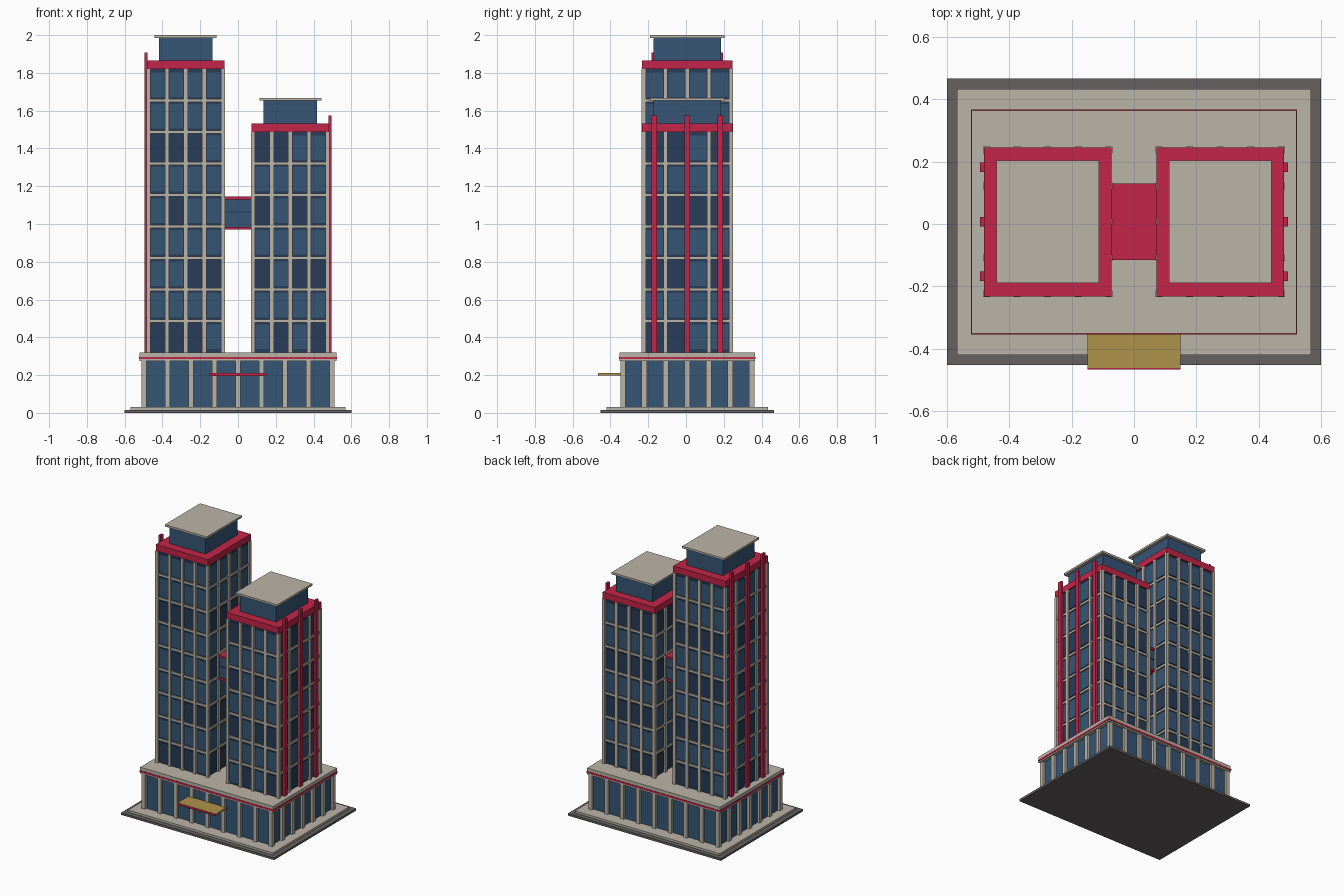
import bpy, bmesh, random
from mathutils import Matrix, Vector

if "Cube" in bpy.data.objects:
    bpy.data.objects.remove(bpy.data.objects["Cube"])

random.seed(4)
YC = 0.007  # the canopy overhang shifts the building slightly back


def mat(name, rgb):
    m = bpy.data.materials.new(name)
    m.diffuse_color = (*rgb, 1)
    m.use_nodes = True
    m.node_tree.nodes["Principled BSDF"].inputs["Base Color"].default_value = m.diffuse_color
    return m


STONE = mat("stone", (0.50, 0.46, 0.39))
RED = mat("red_trim", (0.55, 0.018, 0.065))
GLASS = mat("glass", (0.037, 0.093, 0.178))
DARK = mat("dark_glass", (0.021, 0.045, 0.098))
PAVING = mat("paving", (0.13, 0.12, 0.115))
GOLD = mat("gold", (0.43, 0.29, 0.07))


def boxes(name, items, material):
    """One object from boxes given as (x, y, half_x, half_y, z0, z1)."""
    bm = bmesh.new()
    for x, y, hx, hy, z0, z1 in items:
        m = Matrix.Translation((x, y + YC, (z0 + z1) / 2)) @ Matrix.Diagonal((2 * hx, 2 * hy, z1 - z0, 1))
        bmesh.ops.create_cube(bm, size=1, matrix=m)
    me = bpy.data.meshes.new(name)
    bm.to_mesh(me)
    bm.free()
    me.materials.append(material)
    ob = bpy.data.objects.new(name, me)
    bpy.context.collection.objects.link(ob)
    return ob


def ring(hx, hy, nx, ny):
    """Evenly spaced points round a rectangle with nx by ny bays."""
    pts = []
    for i in range(nx + 1):
        for j in range(ny + 1):
            if i in (0, nx) or j in (0, ny):
                pts.append((-hx + 2 * hx * i / nx, -hy + 2 * hy * j / ny))
    return pts


# Ground slabs
boxes("paving_slab", [(0, 0, 0.6, 0.46, 0, 0.015)], PAVING)
boxes("plinth", [(0, 0, 0.568, 0.427, 0.015, 0.03)], STONE)

# Podium
boxes("podium_glass", [(0, 0, 0.495, 0.338, 0.03, 0.28)], GLASS)
boxes("podium_columns", [(x, y, 0.014, 0.014, 0.03, 0.28) for x, y in ring(0.498, 0.341, 8, 6)], STONE)
boxes("podium_cornice", [(0, 0, 0.521, 0.358, 0.275, 0.32)], STONE)
boxes("podium_red_line", [(0, 0, 0.524, 0.361, 0.285, 0.297)], RED)

# Entrance canopy
boxes("canopy", [(0, -0.409, 0.15, 0.061, 0.198, 0.21)], GOLD)
boxes("canopy_fascia", [(0, -0.472, 0.15, 0.002, 0.196, 0.209)], RED)


def tower(side, cx, sign, floors):
    z0, fh = 0.32, 1.5 / 9
    top = z0 + floors * fh
    hx, hy, bays = 0.197, 0.231, 4
    boxes(side + "_tower_core", [(cx, 0, 0.195, 0.229, z0, top)], DARK)
    boxes(side + "_tower_columns",
          [(cx + x, y, 0.011, 0.011, z0, top) for x, y in ring(hx, hy, bays, bays)], STONE)
    boxes(side + "_floor_bands",
          [(cx, 0, 0.203, 0.237, z0 + f * fh - 0.008, z0 + f * fh + 0.008) for f in range(1, floors)], STONE)

    # Window panes, light and dark floors mixed
    light, dark = [], []
    for f in range(floors):
        a, b = z0 + f * fh + 0.018, z0 + (f + 1) * fh - 0.018
        for s in (-1, 1):
            for k in range(bays):
                t = (2 * k + 1) / bays - 1
                for pane in ((cx + hx * t, s * 0.229, 0.036, 0.004, a, b),
                             (cx + s * 0.195, hy * t, 0.004, 0.044, a, b)):
                    is_dark = f % 2 == 0 and f < 8 and random.random() < 0.75
                    (dark if is_dark else light).append(pane)
    boxes(side + "_light_windows", light, GLASS)
    boxes(side + "_dark_windows", dark, DARK)

    # Red crown, penthouse and roof cap
    boxes(side + "_crown", [(cx, 0, 0.205, 0.239, top, top + 0.045)], RED)
    boxes(side + "_penthouse", [(cx, 0, 0.142, 0.178, top + 0.045, top + 0.166)], GLASS)
    boxes(side + "_roof_cap", [(cx, 0, 0.164, 0.197, top + 0.166, top + 0.18)], STONE)

    # Vertical red fins on the outer side
    boxes(side + "_fins",
          [(cx + sign * 0.210, y, 0.008, 0.015, z0, top + 0.088) for y in (-0.175, 0, 0.175)], RED)


tower("left", -0.277, -1, 9)
tower("right", 0.277, 1, 7)

# Bridge between the towers
boxes("bridge_glass", [(0, 0, 0.082, 0.115, 0.98, 1.135)], GLASS)
boxes("bridge_rail", [(0, 0, 0.08, 0.118, 1.061, 1.067)], DARK)
boxes("bridge_floor_and_roof", [(0, 0, 0.075, 0.123, 0.972, 0.985),
                                (0, 0, 0.075, 0.123, 1.131, 1.145)], RED)
